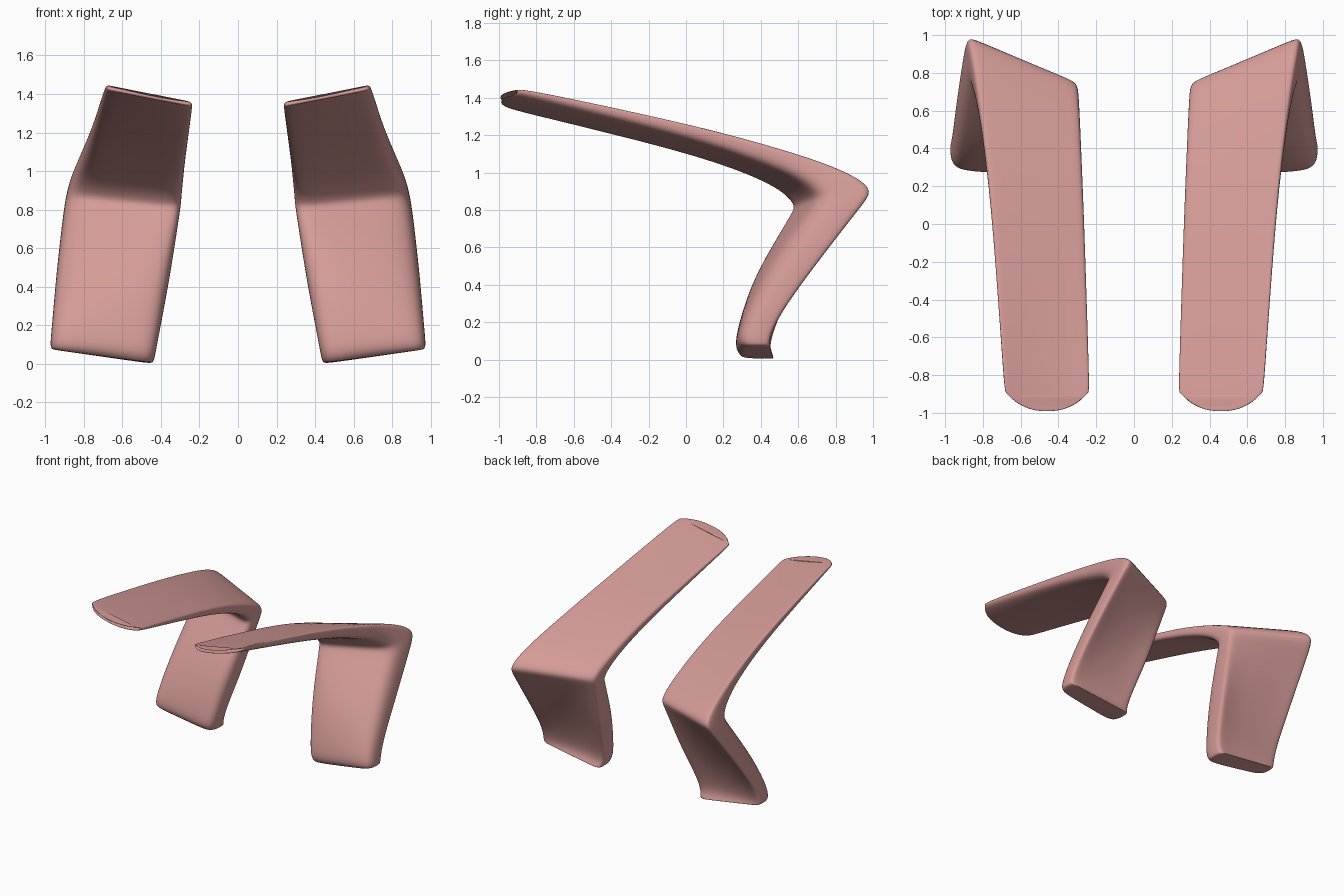
import bpy
import bmesh
from mathutils import Vector

default_cube = bpy.data.objects.get("Cube")
if default_cube:
    bpy.data.objects.remove(default_cube, do_unlink=True)

# One flat colour for both halves
pink = bpy.data.materials.new("dusty pink")
pink.use_nodes = True
pink.diffuse_color = (0.66, 0.33, 0.31, 1)
pink.node_tree.nodes["Principled BSDF"].inputs["Base Color"].default_value = pink.diffuse_color

# Each section: inner x, outer x, then (y, z) of the upper/back inner corner,
# upper/back outer, lower/front inner, lower/front outer, and the forward bow
ARM_SECTIONS = [
    (.24, .68, (-.9, 1.36), (-.9, 1.445), (-.9, 1.335), (-.9, 1.42), .1),
    (.238, .687, (-.85, 1.355), (-.85, 1.453), (-.85, 1.315), (-.85, 1.405), .09),
    (.265, .745, (0, 1.175), (0, 1.27), (0, 1.1), (0, 1.19), 0),
    (.28, .79, (.35, 1.07), (.4, 1.165), (.36, .97), (.4, 1.05), 0),
    (.288, .835, (.58, .98), (.75, 1.06), (.5, .89), (.6, .97), 0),
    (.295, .87, (.72, .91), (.95, .97), (.55, .83), (.69, .9), 0),
]
LEG_SECTIONS = [
    (.297, .885, (.76, .86), (1.015, .9), (.555, .8), (.71, .86), 0),
    (.305, .9, (.73, .8), (.96, .83), (.53, .75), (.68, .8), .01),
    (.355, .94, (.61, .45), (.68, .47), (.38, .45), (.46, .47), .05),
    (.405, .96, (.49, .2), (.5, .23), (.29, .17), (.31, .22), .02),
    (.43, .972, (.445, .06), (.45, .11), (.26, .05), (.28, .1), .01),
    (.44, .968, (.475, 0), (.45, .075), (.29, .005), (.31, .075), 0),
]

# Rounded outline across a section: flat back, softer front edges
HALF_OUTLINE = [(.5, 0), (.25, 0), (.07, 0), (0, .04), (-.005, .35),
                (0, .7), (.05, .95), (.2, 1), (.5, 1)]
OUTLINE = HALF_OUTLINE + [(1 - u, v) for u, v in reversed(HALF_OUTLINE[1:-1])]


def section_point(section, u, v):
    """Blend the four section corners and push the middle forward."""
    x_in, x_out, back_in, back_out, front_in, front_out, bow = section
    back = Vector((x_in, *back_in)).lerp(Vector((x_out, *back_out)), u)
    front = Vector((x_in, *front_in)).lerp(Vector((x_out, *front_out)), u)
    point = back.lerp(front, v)
    point.y -= bow * (1 - min(1, abs(2 * u - 1)) ** 3)
    return point


def inset_ring(points, amount):
    """Shrink a ring towards its centre for a crisp end cap."""
    centre = sum(points, Vector()) / len(points)
    return [p.lerp(centre, amount) for p in points]


def build_bent_arm(name, side):
    rings = [[section_point(s, u, v) for u, v in OUTLINE]
             for s in ARM_SECTIONS + LEG_SECTIONS]
    rings = [inset_ring(rings[0], .12)] + rings + [inset_ring(rings[-1], .1)]
    bm = bmesh.new()
    loops = [[bm.verts.new((p.x * side, p.y, p.z)) for p in ring] for ring in rings]
    count = len(OUTLINE)
    for a, b in zip(loops, loops[1:]):
        for i in range(count):
            j = (i + 1) % count
            bm.faces.new((a[i], a[j], b[j], b[i]))

    # Close both ends with strips of quads across the outline
    for loop in (loops[0], loops[-1]):
        middle = count // 2
        bm.faces.new((loop[0], loop[1], loop[-1]))
        for i in range(1, middle - 1):
            bm.faces.new((loop[i], loop[i + 1], loop[-i - 1], loop[-i]))
        bm.faces.new((loop[middle - 1], loop[middle], loop[middle + 1]))
    bmesh.ops.recalc_face_normals(bm, faces=bm.faces)

    mesh = bpy.data.meshes.new(name)
    bm.to_mesh(mesh)
    bm.free()
    mesh.materials.append(pink)
    for face in mesh.polygons:
        face.use_smooth = True
    arm = bpy.data.objects.new(name, mesh)
    bpy.context.collection.objects.link(arm)
    rounding = arm.modifiers.new("rounding", 'SUBSURF')
    rounding.levels = rounding.render_levels = 2
    return arm


# Mirrored pair
build_bent_arm("left_bent_arm", 1)
build_bent_arm("right_bent_arm", -1)
